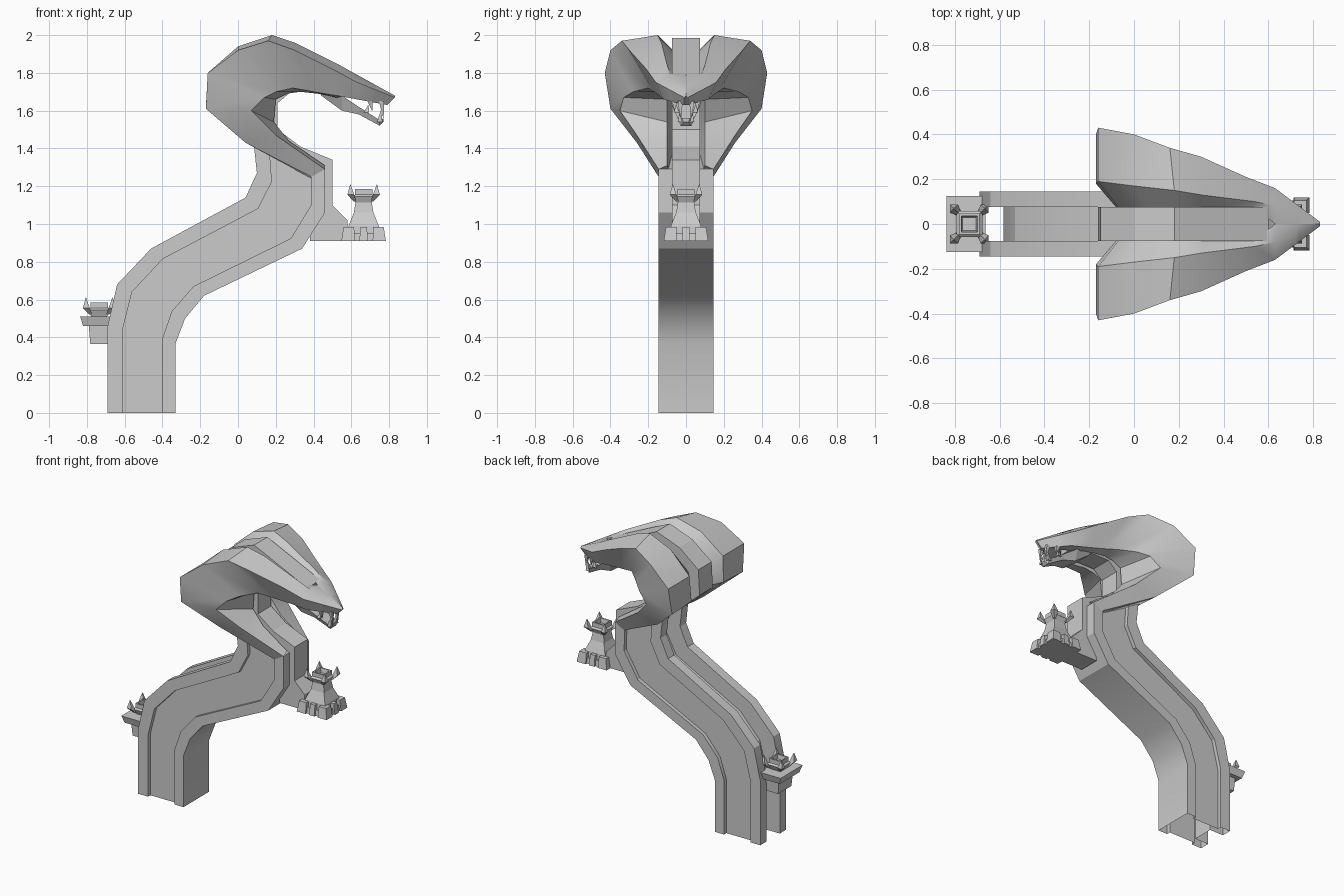
import bpy, bmesh, math
from mathutils import Vector

if "Cube" in bpy.data.objects:
    bpy.data.objects.remove(bpy.data.objects["Cube"])

grey = (0.6, 0.6, 0.6, 1)
stone = bpy.data.materials.new("grey_stone")
stone.use_nodes = True
stone.diffuse_color = grey
stone.node_tree.nodes["Principled BSDF"].inputs["Base Color"].default_value = grey


def finish(name, bm, smooth=0, mirror=False):
    """Turn a bmesh into a grey object, optionally smoothed and mirrored across y."""
    bmesh.ops.remove_doubles(bm, verts=bm.verts, dist=0.0005)
    bmesh.ops.recalc_face_normals(bm, faces=bm.faces)
    mesh = bpy.data.meshes.new(name)
    bm.to_mesh(mesh)
    bm.free()
    mesh.materials.append(stone)
    obj = bpy.data.objects.new(name, mesh)
    bpy.context.collection.objects.link(obj)
    if smooth:
        bpy.ops.object.select_all(action='DESELECT')
        obj.select_set(True)
        bpy.context.view_layer.objects.active = obj
        bpy.ops.object.shade_smooth_by_angle(angle=math.radians(smooth))
    if mirror:
        modifier = obj.modifiers.new("Mirror", 'MIRROR')
        modifier.use_axis = (False, True, False)


def skin(bm, rings, open_start=False):
    """Join equal rings of points with quads and cap the ends."""
    loops = [[bm.verts.new(point) for point in ring] for ring in rings]
    count = len(loops[0])
    for lower, upper in zip(loops, loops[1:]):
        for i in range(count):
            j = (i + 1) % count
            bm.faces.new((lower[i], lower[j], upper[j], upper[i]))
    bm.faces.new(loops[-1])
    if not open_start:
        bm.faces.new(loops[0])


def loft(name, rings, open_start=False, smooth=0, mirror=False):
    bm = bmesh.new()
    skin(bm, rings, open_start)
    finish(name, bm, smooth, mirror)


def slab(name, profile, half):
    """Side profile given a width across y."""
    loft(name, [[(x, y, z) for x, z in profile] for y in (-half, half)])


def rectangle(x, y, z, half_x, half_y):
    return [(x + sx * half_x, y + sy * half_y, z)
            for sx, sy in ((-1, -1), (1, -1), (1, 1), (-1, 1))]


def square(x, y, z, half):
    return rectangle(x, y, z, half, half)


spine_half = .075
body_half = .145
flank_half = .118

# Body: grooved back, recessed flanks, flat belly
back = [(-.69, 0), (-.69, .46), (-.64, .68), (-.46, .87), (.04, 1.14), (.1, 1.27), (.085, 1.41)]
belly = [(-.33, 0), (-.33, .37), (-.28, .5), (-.18, .62), (.34, .87), (.46, 1.06), (.46, 1.29)]
half_section = [(.3, spine_half), (0, spine_half), (0, body_half), (.22, body_half),
                (.22, flank_half), (.8, flank_half), (.8, body_half), (1, body_half)]
section = half_section + [(t, -y) for t, y in reversed(half_section)]
body_rings = []
for (back_x, back_z), (belly_x, belly_z) in zip(back, belly):
    start, end = Vector((back_x, 0, back_z)), Vector((belly_x, 0, belly_z))
    body_rings.append([start.lerp(end, t) + Vector((0, y, 0)) for t, y in section])
loft("body", body_rings, open_start=True, smooth=25)

# Hood wing stations: back ridge, outer edge, front lip, then throat without its y
stations = [
    ((.39, .11, 1.24), (.39, .145, 1.25), (.46, .145, 1.29), (.46, 1.31)),
    ((.04, .12, 1.44), (.04, .26, 1.43), (.2, .26, 1.47), (.27, 1.44)),
    ((-.17, .18, 1.62), (-.17, .4, 1.61), (.07, .35, 1.6), (.19, 1.54)),
    ((-.16, .19, 1.8), (-.16, .43, 1.8), (.14, .33, 1.67), (.2, 1.66)),
    ((0, .17, 1.94), (0, .4, 1.92), (.2, .28, 1.7), (.26, 1.69)),
    ((.18, .15, 2), (.16, .34, 1.97), (.29, .2, 1.72), (.33, 1.7)),
    ((.3, .13, 1.96), (.3, .3, 1.92), (.4, .17, 1.7), (.42, 1.69)),
    ((.54, .1, 1.84), (.5, .21, 1.82), (.52, .14, 1.68), (.52, 1.67)),
]
wing_rings = []
for ridge, edge, lip, (throat_x, throat_z) in stations:
    throat = Vector((throat_x, .1, throat_z))
    valley = Vector(ridge).lerp(throat, .25)
    valley.y = spine_half
    wing_rings.append([ridge, edge, lip, throat, valley])

# The brow closes at the middle and tapers to the snout tip
brow = [(.63, .08, 1.79), (.63, .16, 1.75), (.63, .12, 1.66), (.63, 0, 1.68), (.63, 0, 1.79)]
tip = [(.83, 0, 1.68), (.83, .01, 1.67), (.79, .01, 1.63), (.79, 0, 1.63), (.83, 0, 1.68)]
for t in (0, .5, 1):
    wing_rings.append([Vector(a).lerp(Vector(b), t) for a, b in zip(brow, tip)])
wing_bm = bmesh.new()
skin(wing_bm, wing_rings[:-1])
finish("hood_wing", wing_bm, smooth=35, mirror=True)
loft("snout", [[(x, y, z) for x, y, z in ring] for ring in wing_rings[-2:]], smooth=35, mirror=True)

# Spine running over the hood and down the throat
crest = [(.16, 1.38), (.02, 1.46), (-.16, 1.62), (-.15, 1.8), (0, 1.92), (.18, 1.985), (.3, 1.93), (.6, 1.79)]
throat_line = [(.58, 1.68), (.42, 1.7), (.28, 1.7), (.21, 1.64), (.21, 1.5), (.33, 1.41), (.5, 1.34), (.5, 1.08)]
slab("spine_and_throat", crest + throat_line + [(.4, 1), (.25, 1.15)], spine_half)

# Lower jaw: position along x, top, bottom, half width
jaw = [(.44, 1.7, 1.68, .1), (.55, 1.68, 1.6, .09), (.64, 1.62, 1.58, .07), (.75, 1.55, 1.52, .04), (.77, 1.56, 1.54, .02)]
loft("lower_jaw", [[(x, -half, top), (x, half, top), (x, half * .7, bottom), (x, -half * .7, bottom)]
                   for x, top, bottom, half in jaw])

# Teeth: position, tip height
teeth_bm = bmesh.new()
for side in (-1, 1):
    for x, y, z, point in ((.76, .03, 1.65, 1.56), (.7, .06, 1.65, 1.6), (.75, .03, 1.54, 1.61), (.68, .05, 1.59, 1.63)):
        skin(teeth_bm, [square(x, side * y, z, .014), square(x + .01, side * y, point, .001)])
finish("teeth", teeth_bm)


def turret_crown(name, x, z):
    """Flared top with a sunken well and four corner horns."""
    bm = bmesh.new()
    levels = ((0, .042), (.035, .058), (.045, .046), (.075, .046), (.075, .036), (.045, .03))
    skin(bm, [square(x, 0, z + rise, half) for rise, half in levels])
    for sx in (-1, 1):
        for sy in (-1, 1):
            horn = ((.045, .01, .008), (.068, .045, .018), (.07, .1, .001))
            skin(bm, [square(x + sx * out, sy * out, z + rise, half) for out, rise, half in horn])
    finish(name, bm)


# Front turret on its bracket
front_x = .665
slab("front_bracket", [(.38, .91), (.58, .91), (.58, 1.02), (.5, 1.1), (.4, 1.1)], spine_half)
loft("front_tower", [square(front_x, 0, z, half) for z, half in ((.93, .085), (.99, .08), (1.06, .052), (1.12, .042))])
turret_crown("front_crown", front_x, 1.11)

# Battlement blocks around the front turret foot
wall_bm = bmesh.new()
for i in (-1, 0, 1):
    for j in (-1, 0, 1):
        if i or j:
            width, depth = [.035 if side else .022 for side in (i, j)]
            skin(wall_bm, [rectangle(front_x + i * out, j * out, z, width * scale, depth * scale)
                           for out, z, scale in ((.083, .91, 1), (.078, .985, .8))])
skin(wall_bm, [square(front_x, 0, .91, .105), square(front_x, 0, .95, .1)])
finish("front_battlement", wall_bm)

# Rear turret on its ledge
loft("rear_corbel", [rectangle(-.73, 0, .365, .052, .075), rectangle(-.73, 0, .46, .06, .08)])
loft("rear_ledge", [rectangle(-.75, 0, .46, .07, .11), rectangle(-.75, 0, .51, .086, .125)])
turret_crown("rear_crown", -.735, .51)
